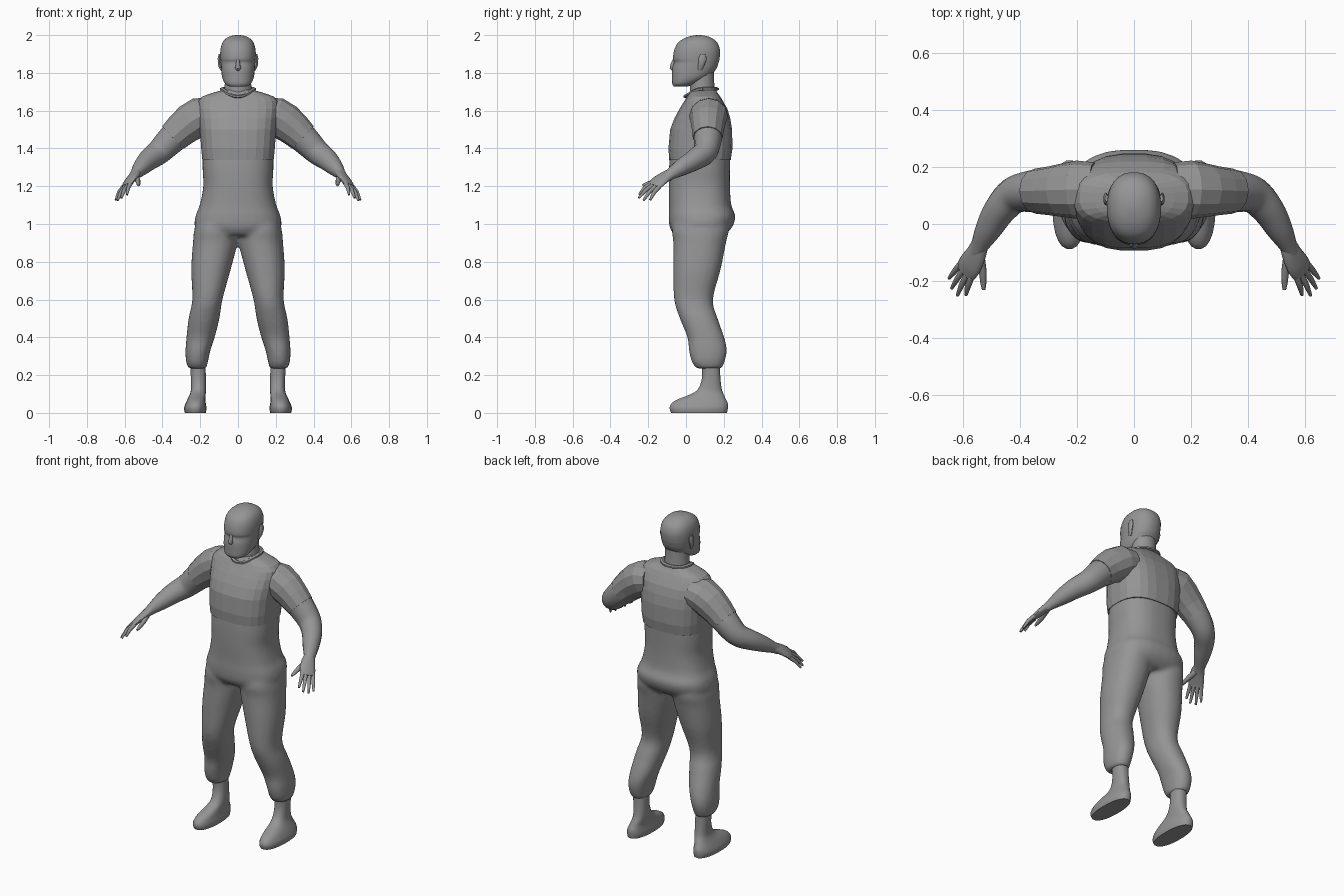
import bpy, bmesh, math
from mathutils import Vector

cube = bpy.data.objects.get("Cube")
if cube:
    bpy.data.objects.remove(cube, do_unlink=True)

grey = bpy.data.materials.new("plain grey")
grey.use_nodes = True
COLOUR = (0.3, 0.3, 0.3, 1)
grey.diffuse_color = COLOUR
grey.node_tree.nodes["Principled BSDF"].inputs["Base Color"].default_value = COLOUR


def refine(rows, steps):
    """Smoothly interpolate between the rows of a profile."""
    out = []
    for i in range(len(rows) - 1):
        a, b, c, d = (rows[min(max(j, 0), len(rows) - 1)] for j in range(i - 1, i + 3))
        for s in range(steps):
            t = s / steps
            out.append([q + 0.5 * t * (r - p + t * (2*p - 5*q + 4*r - u + t * (3*(q - r) + u - p)))
                        for p, q, r, u in zip(a, b, c, d)])
    return out + [list(rows[-1])]


def skin(bm, rings):
    """Bridge a stack of vertex rings and close both ends."""
    loops = [[bm.verts.new(p) for p in ring] for ring in rings]
    n = len(loops[0])
    for a, b in zip(loops, loops[1:]):
        for i in range(n):
            j = (i + 1) % n
            bm.faces.new((a[i], a[j], b[j], b[i]))
    bm.faces.new(loops[0])
    bm.faces.new(loops[-1])


def bend(v, power):
    return math.copysign(abs(v) ** (2 / power), v)


def stack(bm, rows, n=24, power=2.3, side=1):
    """Level rings given as height, centre x, half width, front y, back y."""
    rings = []
    for z, x, w, front, back in rows:
        ring = []
        for i in range(n):
            a = math.tau * (i + 0.5) / n
            ring.append((side * (x + w * bend(math.cos(a), power)),
                         (front + back) / 2 + (back - front) / 2 * bend(math.sin(a), power), z))
        rings.append(ring)
    skin(bm, rings)


def tube(bm, rows, wide, n=16, side=1):
    """Rings along a path given as x, y, z, half width, half thickness."""
    pts = [Vector(r[:3]) for r in rows]
    rings = []
    for i, (p, row) in enumerate(zip(pts, rows)):
        t = (pts[min(i + 1, len(pts) - 1)] - pts[max(i - 1, 0)]).normalized()
        w = Vector(wide)
        w = (w - t * w.dot(t)).normalized()
        h = t.cross(w)
        ring = []
        for k in range(n):
            a = math.tau * k / n
            q = p + w * row[3] * math.cos(a) + h * row[4] * math.sin(a)
            ring.append((side * q.x, q.y, q.z))
        rings.append(ring)
    skin(bm, rings)


def finish(name, bm, smooth=True, angle=50):
    bmesh.ops.recalc_face_normals(bm, faces=bm.faces)
    mesh = bpy.data.meshes.new(name)
    bm.to_mesh(mesh)
    bm.free()
    mesh.materials.append(grey)
    obj = bpy.data.objects.new(name, mesh)
    bpy.context.collection.objects.link(obj)
    if smooth:
        bpy.ops.object.select_all(action='DESELECT')
        obj.select_set(True)
        bpy.context.view_layer.objects.active = obj
        bpy.ops.object.shade_smooth_by_angle(angle=math.radians(angle))
    return obj


# Waist, hips and both trouser legs, blended into one skin
waist = [(1.42, 0, .185, -.08, .235), (1.3, 0, .188, -.09, .233), (1.2, 0, .184, -.092, .233),
         (1.1, 0, .203, -.09, .24), (1.04, 0, .226, -.092, .262), (.98, 0, .228, -.086, .243),
         (.94, 0, .19, -.06, .2)]
leg = [(1.05, .11, .1, -.06, .22), (.97, .12, .112, -.075, .228), (.9, .121, .118, -.068, .212),
       (.76, .143, .105, -.068, .184), (.6, .162, .08, -.063, .143), (.5, .18, .082, -.033, .168),
       (.4, .198, .075, .007, .203), (.33, .212, .066, .015, .217), (.27, .217, .058, .03, .205),
       (.235, .215, .047, .055, .19)]
bm = bmesh.new()
stack(bm, refine(waist, 4), n=32, power=2.5)
for side in (1, -1):
    stack(bm, refine(leg, 4), side=side, power=2.2)
trousers = finish("trousers", bm, smooth=False)
remesh = trousers.modifiers.new("blend", 'REMESH')
remesh.mode = 'VOXEL'
remesh.voxel_size = 0.012
remesh.use_smooth_shade = True
relax = trousers.modifiers.new("relax", 'SMOOTH')
relax.iterations = 6

# Faceted shirt body
chest = [(1.34, 0, .19, -.09, .238), (1.4, 0, .196, -.094, .247), (1.5, 0, .203, -.085, .245),
         (1.56, 0, .21, -.062, .235), (1.61, 0, .214, -.035, .22), (1.65, 0, .212, -.01, .197),
         (1.675, 0, .19, .005, .182), (1.693, 0, .14, .018, .168), (1.71, 0, .08, .03, .158)]
bm = bmesh.new()
stack(bm, chest, n=24, power=2.7)
finish("shirt", bm, smooth=False)

# Collar band dipping to a point at the front
bm = bmesh.new()
band = []
for i in range(25):
    a = math.tau * i / 24
    dip = max(0, -math.sin(a)) ** 2
    band.append((.082 * math.cos(a), .088 + .075 * math.sin(a) - .015 * dip, 1.715 - .04 * dip, .009, .014))
tube(bm, band, (0, 0, 1), n=6)
finish("collar", bm, smooth=False)

# Neck and head
bm = bmesh.new()
stack(bm, [(1.64, 0, .085, .02, .165), (1.7, 0, .074, .022, .156), (1.75, 0, .07, .018, .15),
           (1.82, 0, .07, .02, .15)], n=20, power=2)
finish("neck", bm)
skull = [(1.728, 0, .045, -.064, .01), (1.742, 0, .068, -.073, .05), (1.775, 0, .084, -.074, .12),
         (1.82, 0, .09, -.073, .16), (1.855, 0, .092, -.064, .173), (1.875, 0, .094, -.07, .178),
         (1.92, 0, .094, -.063, .181), (1.96, 0, .083, -.043, .166), (1.985, 0, .06, -.005, .136),
         (1.997, 0, .03, .035, .1), (2, 0, .006, .06, .072)]
bm = bmesh.new()
stack(bm, refine(skull, 3), n=28, power=2.3)
finish("head", bm)
bm = bmesh.new()
tube(bm, [(0, -.06, 1.875, .008, .008), (0, -.07, 1.845, .011, .012),
          (0, -.073, 1.825, .016, .014), (0, -.066, 1.815, .012, .008)], (1, 0, 0), n=8)
finish("nose", bm)

arm = [(.15, .12, 1.59, .08, .08), (.22, .118, 1.56, .09, .09), (.29, .115, 1.505, .08, .084),
       (.36, .115, 1.44, .073, .076), (.42, .1, 1.38, .064, .066), (.47, .048, 1.342, .056, .058),
       (.51, -.02, 1.302, .046, .046), (.54, -.075, 1.268, .033, .03), (.555, -.1, 1.25, .03, .024)]
sleeve = [(.14, .12, 1.585, .096, .085), (.2, .12, 1.572, .102, .1), (.25, .118, 1.54, .094, .1),
          (.3, .116, 1.5, .085, .091), (.345, .115, 1.457, .079, .082)]
palm = [(.54, -.075, 1.268, .032, .026), (.555, -.11, 1.25, .04, .022), (.575, -.145, 1.225, .046, .018),
        (.592, -.17, 1.2, .042, .013)]
tips = [(.647, -.19, 1.127), (.638, -.225, 1.125), (.618, -.25, 1.138), (.588, -.248, 1.155)]
ACROSS = Vector((.62, .74, -.25))
foot = [(0, .226, .056, -.08, .218), (.025, .226, .06, -.088, .223), (.05, .224, .054, -.078, .222),
        (.072, .22, .048, -.045, .212), (.095, .214, .043, .015, .202), (.125, .209, .04, .062, .19),
        (.19, .21, .04, .085, .182), (.28, .214, .042, .08, .18)]

for label, side in (("left", 1), ("right", -1)):
    # Arm with its faceted short sleeve
    bm = bmesh.new()
    tube(bm, refine(arm, 4), (0, 1, 0), side=side)
    finish(label + "_arm", bm)
    bm = bmesh.new()
    tube(bm, sleeve, (0, 1, 0), n=12, side=side)
    finish(label + "_sleeve", bm, smooth=False)

    # Hand: palm, four fingers and thumb
    bm = bmesh.new()
    tube(bm, refine(palm, 3), ACROSS, side=side)
    knuckle = Vector((.588, -.163, 1.206))
    for i, tip in enumerate(tips):
        base = knuckle + ACROSS * (.031 - .0205 * i)
        mid = (base + Vector(tip)) / 2 + Vector((.003, -.003, .006))
        tube(bm, [(*base, .012, .012), (*mid, .0105, .011), (*tip, .006, .006)], ACROSS, n=8, side=side)
    tube(bm, [(.54, -.105, 1.25, .018, .016), (.53, -.16, 1.228, .014, .013),
              (.527, -.205, 1.213, .011, .011), (.526, -.23, 1.205, .006, .006)], ACROSS, n=8, side=side)
    finish(label + "_hand", bm)

    # Foot and ankle
    bm = bmesh.new()
    stack(bm, refine(foot, 3), power=2.3, side=side)
    finish(label + "_foot", bm)

    # Ear
    bm = bmesh.new()
    tube(bm, [(.088, .072, 1.815, .01, .006), (.096, .08, 1.84, .016, .009),
              (.099, .088, 1.875, .022, .009), (.096, .09, 1.9, .012, .006)], (0, 1, 0), n=10, side=side)
    finish(label + "_ear", bm)
